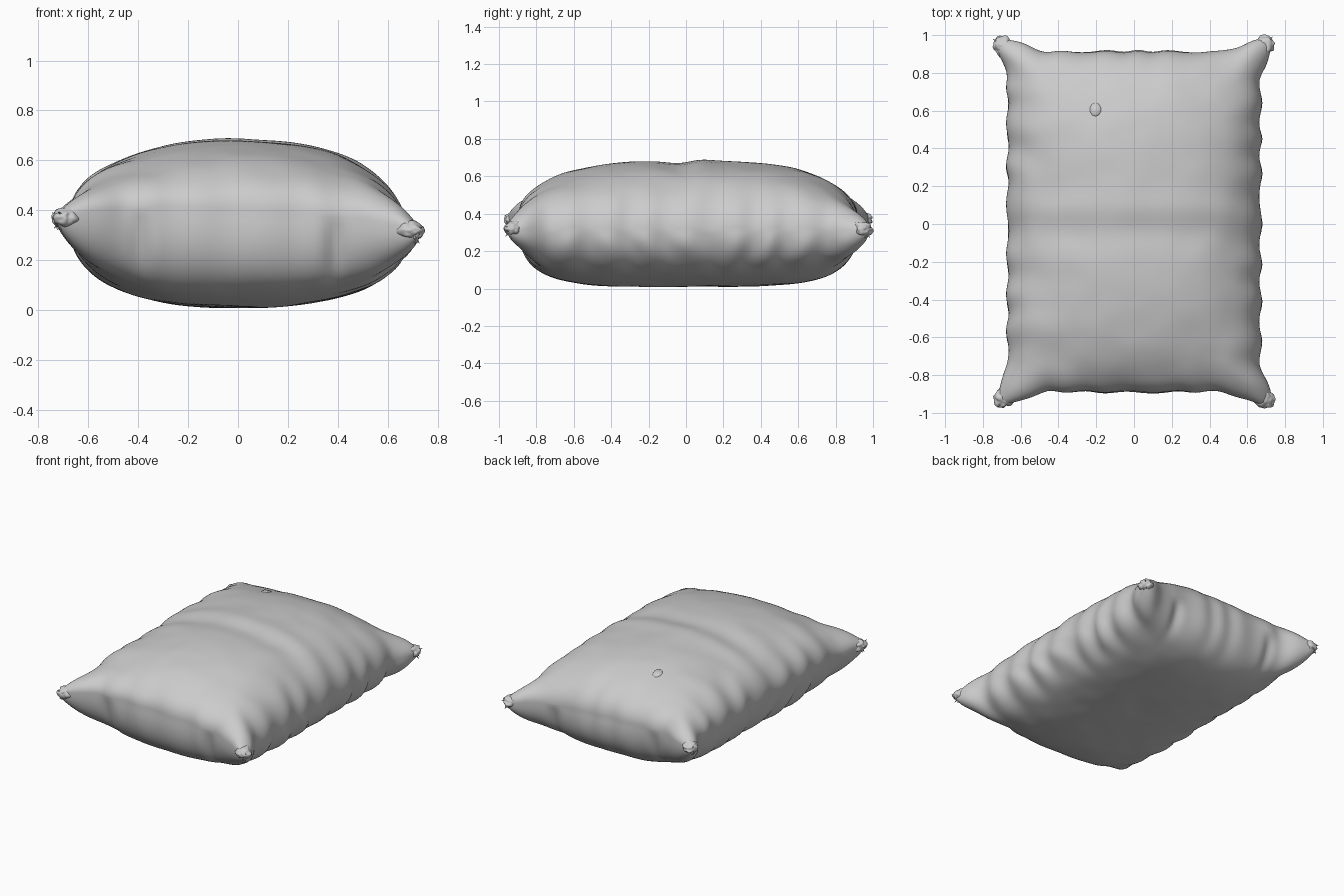
import bpy, bmesh, math, random
from mathutils import Vector, noise

random.seed(4)
if "Cube" in bpy.data.objects:
    bpy.data.objects.remove(bpy.data.objects["Cube"], do_unlink=True)

cloth = bpy.data.materials.new("grey cloth")
cloth.use_nodes = True
GREY = (0.6, 0.6, 0.6, 1)
cloth.diffuse_color = GREY
cloth.node_tree.nodes["Principled BSDF"].inputs["Base Color"].default_value = GREY


def bump(x, centre, width):
    return math.exp(-((x - centre) / width) ** 2)


def ramp(x, start, end):
    t = min(max((x - start) / (end - start), 0), 1)
    return t * t * (3 - 2 * t)


def soft(x, y, seed):
    return noise.noise(Vector((x, y, seed)))


def wrinkle(x, y, seed):
    return soft(x * 3, y * 3, seed) + 0.5 * soft(x * 7, y * 7, seed)


def gather(along, across, seed):
    """Uneven ripple for cloth gathered on a seam."""
    return math.sin(along * 29 + across + 2.5 * soft(along * 3, across, seed))


def pillow_point(u, v, top):
    """Map u, v in -1..1 to the upper or lower cloth sheet."""
    au, av = min(abs(u), 1), min(abs(v), 1)
    # outline, drawn out at the corners and scalloped along the seam
    x = u * (0.67 + 0.058 * ramp(av, 0.76, 0.98))
    y = v * (0.9 + 0.068 * ramp(au, 0.6, 0.96)) + 0.012
    x += 0.007 * u * au ** 4 * gather(y, u, 2.2) * (1 - av ** 12)
    y += 0.005 * v * av ** 6 * gather(x, v, 3.7) * (1 - au ** 8)
    # seam height
    z = 0.34 - 0.03 * u + 0.055 * av ** 6 * (1 - au ** 4) * (1.0 if v < 0 else 0.6)
    z += 0.006 * gather(y, 0, 5.1) * (1 - av ** 8) * au ** 4
    if top:
        f = (1 - au ** 2.2) ** 0.47 * (1 - av ** 3.2) ** 0.47
        fold = 4 * f * (1 - f)
        high = 0.681 - 0.012 * bump(y, -0.04, 0.1) + 0.009 * bump(y, 0.08, 0.08)
        z += (high - z) * f
        z += 0.012 * fold * wrinkle(x, y, 1.3) + 0.005 * f * wrinkle(x, y, 8.8)
        z += 0.005 * fold * gather(y * 0.6, x * 3, 4.4) * au ** 2
    else:
        # sloping underside that turns up into steep end panels
        f = (1 - au ** 2.5) ** 0.43 * (1 - 0.3 * av ** 4) * (1 - av ** 14) ** 0.4
        fold = 4 * f * (1 - f)
        z += (0.01 - z) * f
        z = max(z + 0.01 * fold * wrinkle(x, y, 6.1) + 0.006 * f * wrinkle(x, y, 3.9), 0.001)
        # gathers running down from the side seams
        x += 0.012 * u * fold * gather(y, z * 4, 2.2) * au ** 2 * (1 - av ** 6)
        # full end panels between two deep folds
        y += 0.012 * v * fold * av ** 6 * bump(x, 0, 0.36)
        y -= 0.03 * v * fold * av ** 6 * bump(abs(x), 0.39, 0.04)
    return Vector((x, y, z))


def finish(name, bm):
    bmesh.ops.recalc_face_normals(bm, faces=bm.faces[:])
    mesh = bpy.data.meshes.new(name)
    bm.to_mesh(mesh)
    bm.free()
    mesh.materials.append(cloth)
    obj = bpy.data.objects.new(name, mesh)
    bpy.context.collection.objects.link(obj)
    bpy.ops.object.select_all(action="DESELECT")
    obj.select_set(True)
    bpy.context.view_layer.objects.active = obj
    bpy.ops.object.shade_smooth_by_angle(angle=math.radians(60))


# Stuffed body: two sheets joined at the seam, with rows packed near the edge
bm = bmesh.new()
for top in (True, False):
    sheet = bmesh.ops.create_grid(bm, x_segments=88, y_segments=120, size=1)
    for vert in sheet["verts"]:
        u, v = (math.sin(c * math.pi / 2) for c in vert.co.xy)
        vert.co = pillow_point(u, v, top)
bmesh.ops.remove_doubles(bm, verts=bm.verts[:], dist=0.00005)
finish("pillow_body", bm)

# Crumpled cloth bunched at each corner, with a few loose tips
for sx, side_name in ((-1, "right"), (1, "left")):
    for sy, end_name in ((-1, "front"), (1, "back")):
        bm = bmesh.new()
        bmesh.ops.create_icosphere(bm, subdivisions=4, radius=1)
        centre = pillow_point(sx * 0.955, sy * 0.965, True)
        centre.z -= 0.04
        inward = Vector((-sx, -sy, 0)).normalized()
        for vert in bm.verts:
            p = vert.co.copy()
            r = 1 + 0.3 * noise.noise(p * 1.8 + centre * 9)
            vert.co = centre + Vector((p.x * 0.05, p.y * 0.052, p.z * 0.038)) * r
            vert.co += inward * 0.07 * max(p.dot(inward), 0)
        for i in range(3):
            tip = bmesh.ops.create_cone(bm, segments=5, radius1=0.01, radius2=0.001, depth=0.04)
            lean = Vector((sx * random.uniform(0.2, 0.8), sy * random.uniform(0.2, 0.8),
                           (-1, -0.7, 0.2)[i]))
            turn = lean.to_track_quat("Z", "Y")
            for vert in tip["verts"]:
                vert.co = centre + turn @ vert.co + lean.normalized() * 0.042
        finish(f"{end_name}_{side_name}_corner", bm)

# Small raised patch on the upper sheet
bm = bmesh.new()
patch = bmesh.ops.create_cone(bm, cap_ends=True, segments=10, radius1=1, radius2=0.8, depth=1)
for vert in patch["verts"]:
    local = vert.co.copy()
    vert.co = pillow_point(-0.305 + local.x * 0.045, 0.66 + local.y * 0.04, True)
    vert.co.z += 0.008 * local.z + 0.004
finish("patch", bm)
